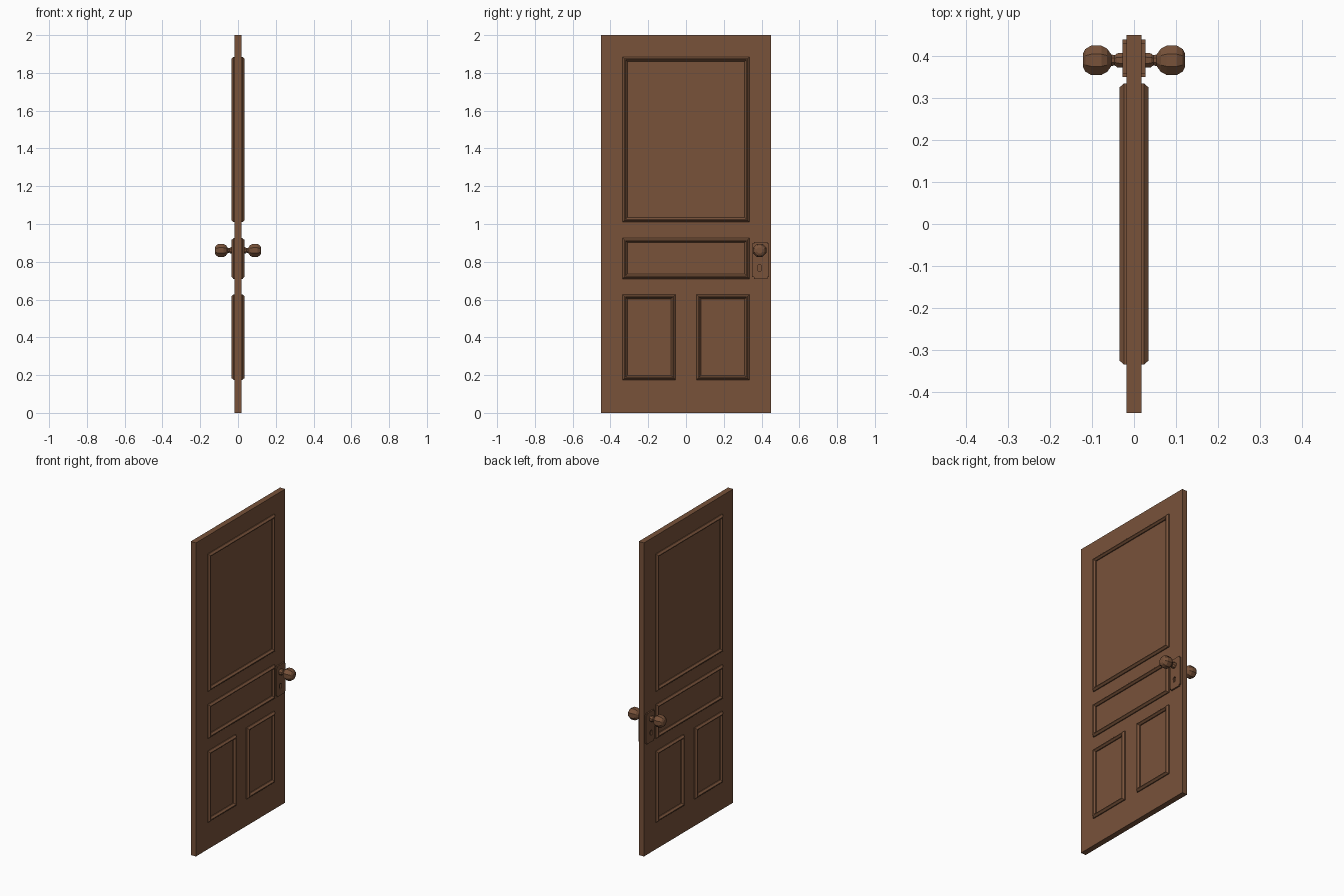
import bpy, bmesh, math
from mathutils import Matrix

if "Cube" in bpy.data.objects:
    bpy.data.objects.remove(bpy.data.objects["Cube"])

wood = bpy.data.materials.new("brown wood")
wood.diffuse_color = (0.188, 0.085, 0.042, 1)
wood.use_nodes = True
wood.node_tree.nodes["Principled BSDF"].inputs["Base Color"].default_value = wood.diffuse_color

KY, KZ = 0.39, 0.86      # knob axis
FACE = 0.018             # half thickness of the door leaf


def finish(bm, name):
    bmesh.ops.recalc_face_normals(bm, faces=bm.faces)
    me = bpy.data.meshes.new(name)
    bm.to_mesh(me)
    bm.free()
    ob = bpy.data.objects.new(name, me)
    bpy.context.collection.objects.link(ob)
    me.materials.append(wood)
    return ob


def prism(outline, x0, x1, name):
    """Extrude a (y, z) outline along x."""
    bm = bmesh.new()
    f = bm.faces.new([bm.verts.new((x0, y, z)) for y, z in outline])
    ext = bmesh.ops.extrude_face_region(bm, geom=[f])["geom"]
    bmesh.ops.translate(bm, vec=(x1 - x0, 0, 0),
                        verts=[v for v in ext if isinstance(v, bmesh.types.BMVert)])
    return finish(bm, name)


def moulding(side, y0, y1, z0, z1, name):
    """Mitred rectangular frame: profile of (inset, height from door centre)."""
    profile = [(0, 0.012), (0, 0.024), (0.010, 0.035), (0.015, 0.035),
               (0.024, 0.024), (0.024, 0.012)]
    bm = bmesh.new()
    rings = []
    for d, h in profile:
        rings.append([bm.verts.new((side * h, y, z)) for y, z in
                      ((y0 + d, z0 + d), (y1 - d, z0 + d), (y1 - d, z1 - d), (y0 + d, z1 - d))])
    for a, b in zip(rings, rings[1:] + rings[:1]):
        for i in range(4):
            j = (i + 1) % 4
            bm.faces.new((a[i], a[j], b[j], b[i]))
    return finish(bm, name)


def knob(side, name):
    """Eight-sided turned knob along x."""
    profile = [(0.020, 0.020), (0.040, 0.018), (0.046, 0.013), (0.054, 0.015),
               (0.064, 0.030), (0.078, 0.038), (0.102, 0.038), (0.116, 0.029), (0.122, 0.017)]
    n = 8
    bm = bmesh.new()
    rings = []
    for x, r in profile:
        rings.append([bm.verts.new((side * x,
                                    KY + r * math.cos(math.tau * (i + 0.5) / n),
                                    KZ + r * math.sin(math.tau * (i + 0.5) / n))) for i in range(n)])
    for a, b in zip(rings, rings[1:]):
        for i in range(n):
            j = (i + 1) % n
            bm.faces.new((a[i], a[j], b[j], b[i]))
    bm.faces.new(rings[0])
    bm.faces.new(rings[-1])
    return finish(bm, name)


# Door leaf
prism([(-0.45, 0), (0.45, 0), (0.45, 2), (-0.45, 2)], -FACE, FACE, "door_leaf")

# Plate outline with notched corners
c, w, zl, zh, s = KY + 0.005, 0.045, 0.71, 0.905, 0.009
plate_outline = [(c - w + s, zl), (c + w - s, zl), (c + w - s, zl + s), (c + w, zl + s),
                 (c + w, zh - s), (c + w - s, zh - s), (c + w - s, zh), (c - w + s, zh),
                 (c - w + s, zh - s), (c - w, zh - s), (c - w, zl + s), (c - w + s, zl + s)]

# Keyhole outline: round head over a straight slot
keyhole = [(KY - 0.008, 0.752), (KY + 0.008, 0.752)]
keyhole += [(KY + 0.011 * math.cos(math.radians(a)), 0.775 + 0.011 * math.sin(math.radians(a)))
            for a in range(-30, 211, 40)]
cutter = prism(keyhole, -0.1, 0.1, "keyhole_cutter")
cutter.hide_render = True
cutter.hide_viewport = True

panels = {"top_panel": (-0.335, 0.335, 1.01, 1.885),
          "middle_panel": (-0.335, 0.335, 0.71, 0.925),
          "lower_left_panel": (-0.335, -0.055, 0.175, 0.628),
          "lower_right_panel": (0.055, 0.335, 0.175, 0.628)}

# Both faces of the door
for side, tag in ((1, "right"), (-1, "left")):
    for name, (y0, y1, z0, z1) in panels.items():
        moulding(side, y0, y1, z0, z1, f"{name}_moulding_{tag}")
    plate = prism(plate_outline, side * FACE, side * 0.027, f"handle_plate_{tag}")
    cut = plate.modifiers.new("keyhole", "BOOLEAN")
    cut.operation = "DIFFERENCE"
    cut.solver = "EXACT"
    cut.object = cutter
    knob(side, f"door_knob_{tag}")
